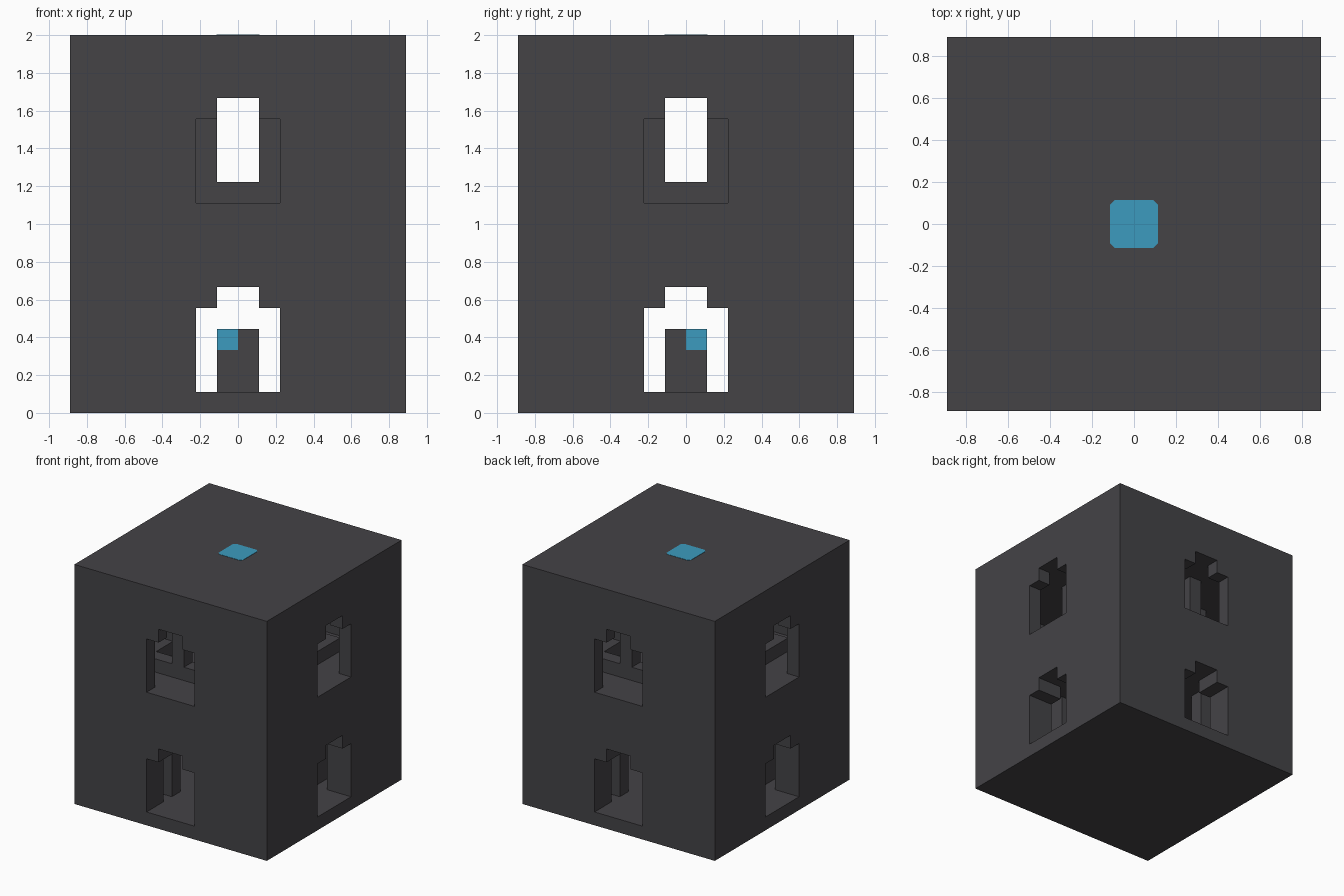
import bpy, bmesh, math
from mathutils import Matrix

U = 2 / 18  # one block of the grid

old = bpy.data.objects.get("Cube")
if old:
    bpy.data.objects.remove(old, do_unlink=True)


def make_material(name, rgb):
    mat = bpy.data.materials.new(name)
    mat.use_nodes = True
    mat.diffuse_color = (*rgb, 1)
    mat.node_tree.nodes["Principled BSDF"].inputs["Base Color"].default_value = (*rgb, 1)
    return mat


GREY = make_material("dark grey stone", (0.058, 0.056, 0.062))
BLUE = make_material("water blue", (0.045, 0.33, 0.52))


def add_box(bm, lo, hi, turn=0):
    """Add a box given by two corners in blocks, turned about z by quarter turns."""
    verts = bmesh.ops.create_cube(bm, size=1)["verts"]
    size = [(b - a) * U for a, b in zip(lo, hi)]
    mid = [(a + b) / 2 * U for a, b in zip(lo, hi)]
    spin = Matrix.Rotation(turn * math.pi / 2, 4, "Z")
    place = spin @ Matrix.Translation(mid) @ Matrix.Diagonal((*size, 1))
    bmesh.ops.transform(bm, matrix=place, verts=verts)
    return verts


def finish(bm, name, mat):
    bmesh.ops.recalc_face_normals(bm, faces=bm.faces[:])
    mesh = bpy.data.meshes.new(name)
    bm.to_mesh(mesh)
    bm.free()
    mesh.materials.append(mat)
    obj = bpy.data.objects.new(name, mesh)
    bpy.context.collection.objects.link(obj)
    return obj


def box_object(name, lo, hi, mat=GREY):
    bm = bmesh.new()
    add_box(bm, lo, hi)
    return finish(bm, name, mat)


def arch_cutter(name, base, turn):
    """Stepped arch profile swept right through the block."""
    profile = [(-2, 0), (2, 0), (2, 4), (1, 4), (1, 5), (-1, 5), (-1, 4), (-2, 4)]
    bm = bmesh.new()
    face = bm.faces.new([bm.verts.new((x * U, -9 * U, (base + z) * U)) for x, z in profile])
    swept = bmesh.ops.extrude_face_region(bm, geom=[face])["geom"]
    bmesh.ops.translate(bm, vec=(0, 18 * U, 0),
                        verts=[g for g in swept if isinstance(g, bmesh.types.BMVert)])
    bmesh.ops.rotate(bm, matrix=Matrix.Rotation(turn * math.pi / 2, 3, "Z"), verts=bm.verts[:])
    return finish(bm, name, GREY)


# Outer block, hollowed by two rooms and opened by arches on every side
block = box_object("outer_block", (-8, -8, 0), (8, 8, 18))
cutters = [box_object("lower_room_cutter", (-6, -6, 1), (6, 6, 6)),
           box_object("upper_room_cutter", (-7, -7, 10), (7, 7, 15))]
for base in (1, 10):
    for turn in (0, 1):
        cutters.append(arch_cutter("arch_cutter", base, turn))
bpy.context.view_layer.objects.active = block
for cutter in cutters:
    cutter.hide_render = True
    mod = block.modifiers.new("opening", "BOOLEAN")
    mod.operation = "DIFFERENCE"
    mod.solver = "EXACT"
    mod.object = cutter
    bpy.ops.object.modifier_apply(modifier=mod.name)
    bpy.data.objects.remove(cutter, do_unlink=True)

# Inner partitions: corner walls below, posts on a low sill above
lower = bmesh.new()
upper = bmesh.new()
for turn in range(4):
    add_box(lower, (2, -5, 1), (5, -4, 6), turn)
    add_box(lower, (-5, -5, 1), (-2, -4, 6), turn)
    add_box(upper, (-5, -5, 10), (5, -4, 11), turn)
    for x in (-2, 1):
        add_box(upper, (x, -5, 11), (x + 1, -4, 15), turn)
finish(lower, "lower_inner_walls", GREY)
finish(upper, "upper_posts_and_sill", GREY)

# Central pillar with two blue blocks set diagonally in its top
box_object("pillar", (-1, -1, 1), (1, 1, 3))
for x in (-1, 0):
    for y in (-1, 0):
        box_object("pillar_top_block", (x, y, 3), (x + 1, y + 1, 4), BLUE if x == y else GREY)

# Blue panel in the roof, with clipped corners
panel = bmesh.new()
add_box(panel, (-1.02, -1.02, 17.98), (1.02, 1.02, 18.02))
uprights = [e for e in panel.edges if abs(e.verts[0].co.z - e.verts[1].co.z) > 0.001]
bmesh.ops.bevel(panel, geom=uprights, offset=0.02, segments=1, affect="EDGES")
finish(panel, "roof_panel", BLUE)
